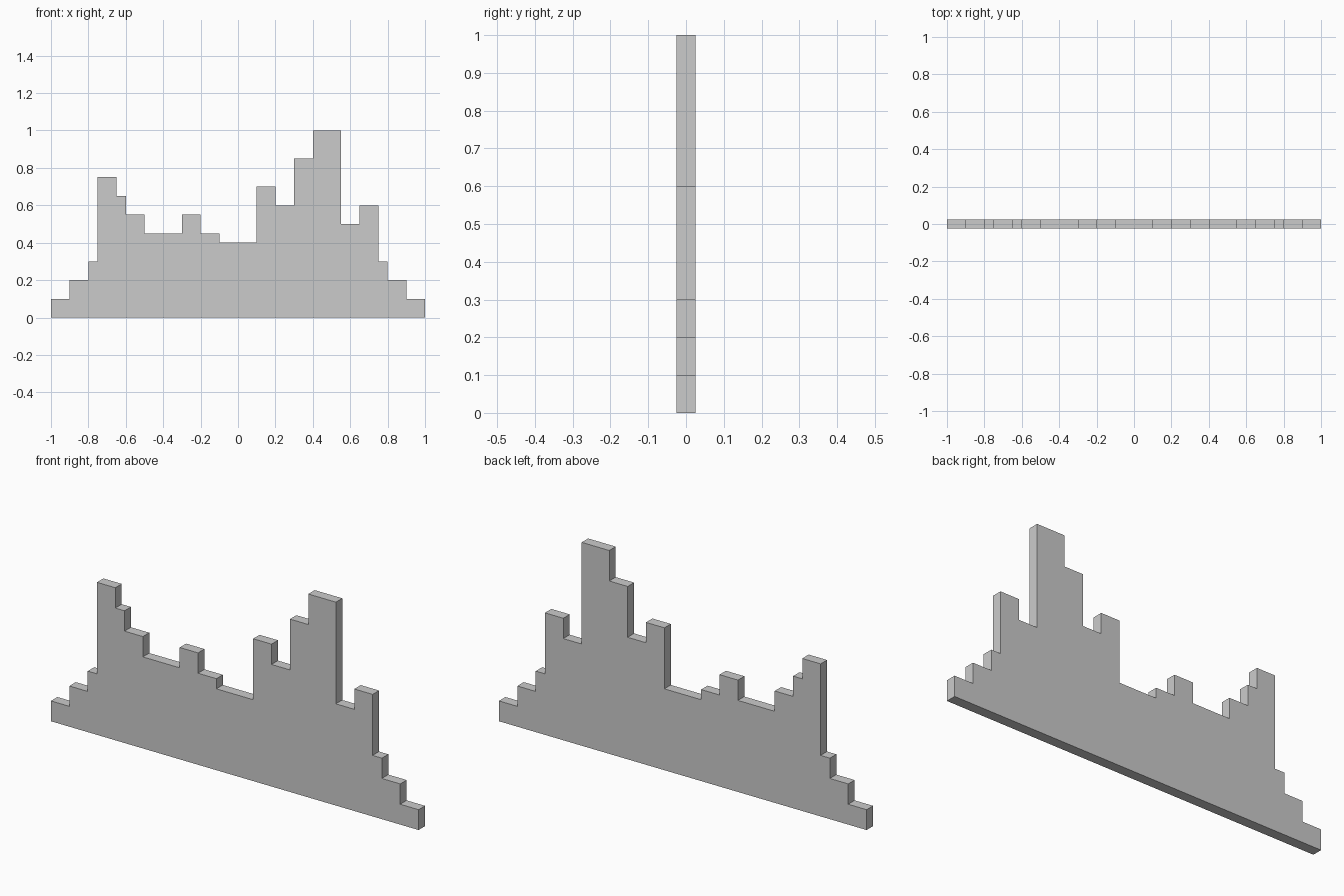
import bpy, bmesh

if "Cube" in bpy.data.objects:
    bpy.data.objects.remove(bpy.data.objects["Cube"])

THICKNESS = 0.05

# Skyline steps: (right edge x, height), starting from x = -1
STEPS = [(-0.9, 0.1), (-0.8, 0.2), (-0.75, 0.3), (-0.65, 0.75), (-0.6, 0.65),
         (-0.5, 0.55), (-0.3, 0.45), (-0.2, 0.55), (-0.1, 0.45), (0.1, 0.4),
         (0.2, 0.7), (0.3, 0.6), (0.4, 0.85), (0.55, 1.0), (0.65, 0.5),
         (0.75, 0.6), (0.8, 0.3), (0.9, 0.2), (1.0, 0.1)]

# Stepped outline, running left to right and closed along the base
outline = [(-1.0, 0.0)]
left = -1.0
for right, height in STEPS:
    outline += [(left, height), (right, height)]
    left = right
outline.append((1.0, 0.0))

# Front face extruded through the thickness
bm = bmesh.new()
face = bm.faces.new([bm.verts.new((x, -THICKNESS / 2, z)) for x, z in outline])
result = bmesh.ops.extrude_face_region(bm, geom=[face], use_keep_orig=True)
back = [v for v in result["geom"] if isinstance(v, bmesh.types.BMVert)]
bmesh.ops.translate(bm, verts=back, vec=(0, THICKNESS, 0))
bmesh.ops.recalc_face_normals(bm, faces=bm.faces)

# Stepped skyline panel
mesh = bpy.data.meshes.new("skyline_panel")
bm.to_mesh(mesh)
bm.free()
panel = bpy.data.objects.new("skyline_panel", mesh)
bpy.context.collection.objects.link(panel)
